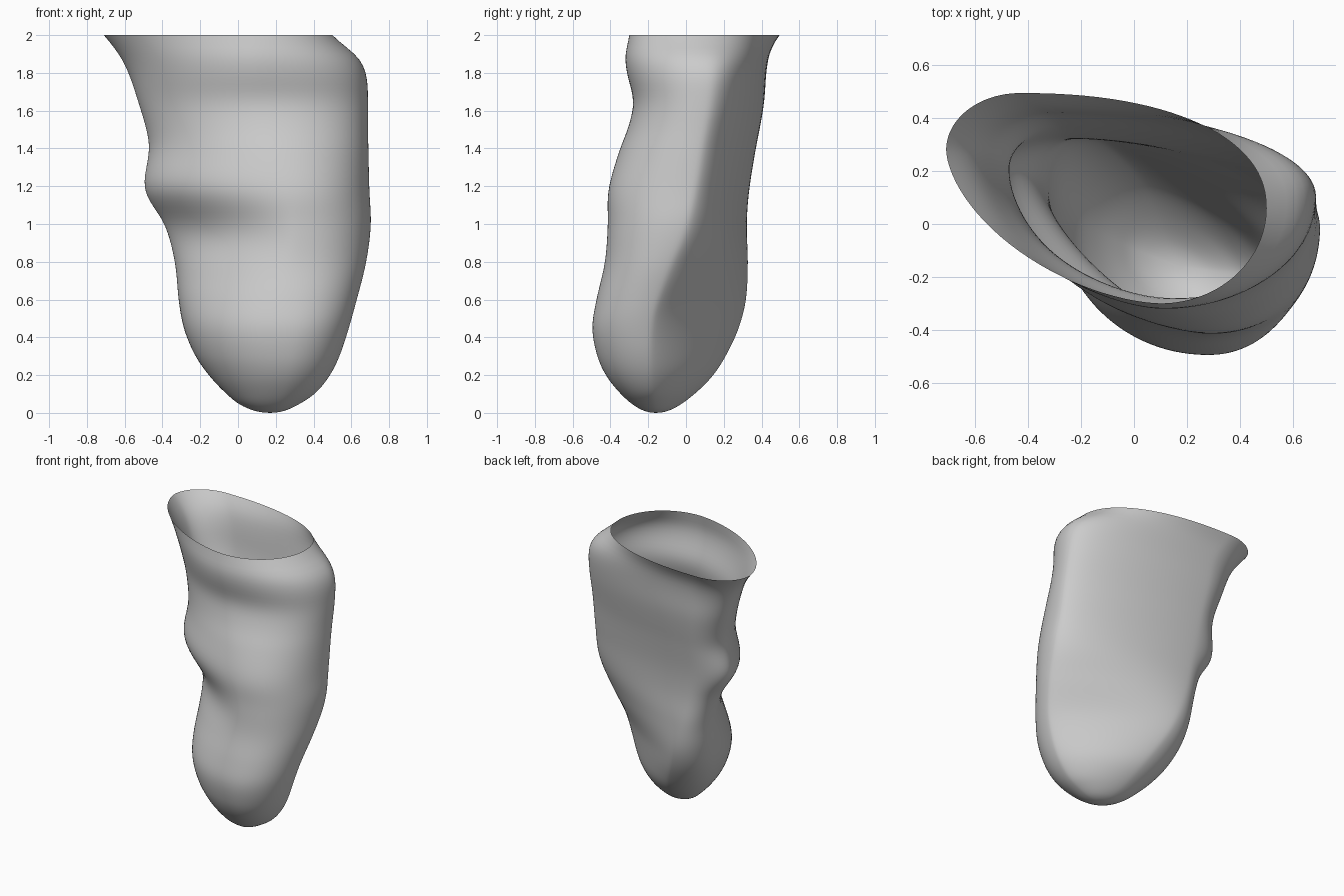
import bpy
import bmesh
import math

SIDES = 112
RINGS = 90

# Outline by height: z, left edge, right edge, front edge, back edge
OUTLINE = [
    (0, .17, .17, -.16, -.16),
    (.05, .0, .33, -.29, -.02),
    (.1, -.06, .405, -.345, .045),
    (.2, -.155, .488, -.425, .145),
    (.3, -.225, .538, -.47, .21),
    (.45, -.288, .588, -.497, .28),
    (.6, -.315, .63, -.475, .318),
    (.8, -.335, .68, -.43, .328),
    (1.0, -.39, .705, -.415, .322),
    (1.18, -.495, .697, -.412, .335),
    (1.4, -.47, .692, -.35, .37),
    (1.5, -.485, .69, -.31, .39),
    (1.65, -.53, .69, -.278, .415),
    (1.8, -.58, .68, -.315, .425),
    (1.9, -.63, .63, -.325, .44),
    (1.95, -.67, .55, -.31, .46),
    (2.0, -.71, .5, -.3, .495),
]

# Lean by height: z, y of left edge, y of right edge, x of front edge, x of
# back edge, then flatness of the back right, back left, front left and
# front right quarters
LEAN = [
    (0, -.16, -.16, .17, .17, 1.1, 1, 1, 1),
    (.2, -.03, -.19, .26, .04, 1.4, .92, 1, 1),
    (.5, .07, -.18, .28, -.1, 1.55, .9, 1, .94),
    (.75, .14, -.1, .29, -.17, 1.35, .92, 1.18, .92),
    (.95, .17, -.02, .3, -.21, 1.2, .95, 1.4, .92),
    (1.2, .19, .04, .27, -.25, 1.17, 1, 1.13, .93),
    (1.4, .2, .07, .22, -.27, 1.15, 1, 1.13, .93),
    (1.65, .24, .11, .14, -.3, 1.07, 1, 1.13, .9),
    (1.85, .26, .11, .11, -.33, .95, 1, 1.18, .95),
    (2.0, .28, .06, .1, -.43, .9, 1, 1.2, 1),
]


def sample(table, z):
    """Smoothly interpolate a table row, in the square root of the height."""
    xs = [math.sqrt(row[0]) for row in table]
    s = math.sqrt(z)
    last = len(xs) - 1
    i = max(k for k in range(last) if xs[k] <= s + 1e-9)
    h = xs[i + 1] - xs[i]
    t = (s - xs[i]) / h

    def slope(k, c):
        a, b = max(k - 1, 0), min(k + 1, last)
        return (table[b][c] - table[a][c]) / (xs[b] - xs[a])

    result = []
    for c in range(1, len(table[0])):
        p, q = table[i][c], table[i + 1][c]
        a, b = slope(i, c) * h, slope(i + 1, c) * h
        result.append(p + a * t + (3 * (q - p) - 2 * a - b) * t ** 2
                      + (2 * (p - q) + a + b) * t ** 3)
    return result


def ring_points(z):
    """Closed section made of four quarter arcs between its extreme points."""
    left, right, front, back = sample(OUTLINE, z)
    left_y, right_y, front_x, back_x, *flatness = sample(LEAN, z)
    for k in range(SIDES):
        angle = math.tau * k / SIDES
        c, s = math.cos(angle), math.sin(angle)
        side_x, side_y = (right, right_y) if c >= 0 else (left, left_y)
        end_x, end_y = (back_x, back) if s >= 0 else (front_x, front)
        power = flatness[4 * k // SIDES]
        yield (end_x + (side_x - end_x) * abs(c) ** power,
               side_y + (end_y - side_y) * abs(s) ** power, z)


# Pouch wall: stacked rings, closed at the rounded bottom and open at the rim
bm = bmesh.new()
tip = bm.verts.new((.17, -.16, 0))
rings = []
for r in range(1, RINGS + 1):
    z = min(2, 2 * (r / RINGS) ** 1.5)
    rings.append([bm.verts.new(p) for p in ring_points(z)])
for k in range(SIDES):
    n = (k + 1) % SIDES
    bm.faces.new((tip, rings[0][n], rings[0][k]))
    for low, high in zip(rings, rings[1:]):
        bm.faces.new((low[k], low[n], high[n], high[k]))

# Soften the folds while leaving the rim and the tip in place
soft = [v for ring in rings[4:-1] for v in ring]
for _ in range(6):
    bmesh.ops.smooth_vert(bm, verts=soft, factor=.5,
                          use_axis_x=True, use_axis_y=True, use_axis_z=False)
for face in bm.faces:
    face.smooth = True

old = bpy.data.objects.get("Cube")
if old:
    bpy.data.objects.remove(old, do_unlink=True)

mesh = bpy.data.meshes.new("pouch")
bm.to_mesh(mesh)
bm.free()
pouch = bpy.data.objects.new("pouch", mesh)
bpy.context.collection.objects.link(pouch)

# Plain grey surface
grey = bpy.data.materials.new("light grey")
grey.use_nodes = True
colour = (.6, .6, .6, 1)
grey.diffuse_color = colour
grey.node_tree.nodes["Principled BSDF"].inputs["Base Color"].default_value = colour
mesh.materials.append(grey)
